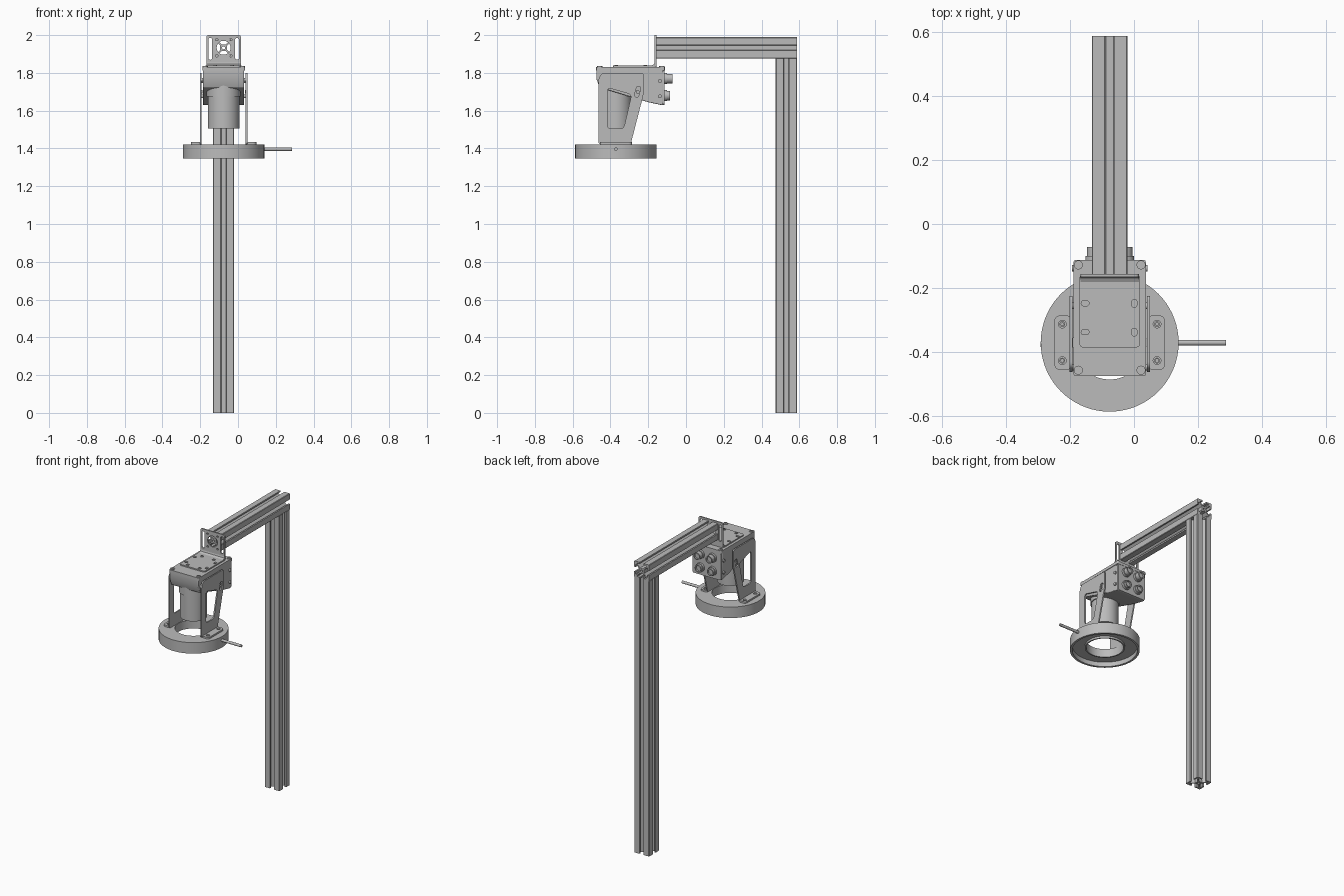
import bpy, bmesh, math
from mathutils import Matrix, Vector

if "Cube" in bpy.data.objects:
    bpy.data.objects.remove(bpy.data.objects["Cube"])

grey = bpy.data.materials.new("plain grey")
grey.use_nodes = True
grey.diffuse_color = (0.5, 0.5, 0.5, 1)
grey.node_tree.nodes["Principled BSDF"].inputs["Base Color"].default_value = (0.5, 0.5, 0.5, 1)

CX = -0.076          # centre line of the stand
RING_Y = -0.371      # optical axis
# Drawing planes: columns are the sheet's u, v and normal axes
FLAT = Matrix.Identity(3)
SIDE = Matrix(((0, 0, 1), (1, 0, 0), (0, 1, 0)))
FACE = Matrix(((1, 0, 0), (0, 0, -1), (0, 1, 0)))


def finish(name, mesh):
    mesh.materials.clear()
    mesh.materials.append(grey)
    ob = bpy.data.objects.new(name, mesh)
    bpy.context.collection.objects.link(ob)
    bpy.ops.object.select_all(action="DESELECT")
    ob.select_set(True)
    bpy.context.view_layer.objects.active = ob
    bpy.ops.object.shade_smooth_by_angle(angle=math.radians(32))
    return ob


def plate(name, loops, plane, start, end):
    """Extrude an outline with holes between two offsets along the plane normal."""
    curve = bpy.data.curves.new(name, "CURVE")
    curve.dimensions = "2D"
    curve.fill_mode = "BOTH"
    curve.extrude = abs(end - start) / 2
    for loop in loops:
        spline = curve.splines.new("POLY")
        spline.points.add(len(loop) - 1)
        for p, (u, v) in zip(spline.points, loop):
            p.co = (u, v, 0, 1)
        spline.use_cyclic_u = True
    tmp = bpy.data.objects.new("outline", curve)
    bpy.context.collection.objects.link(tmp)
    deps = bpy.context.evaluated_depsgraph_get()
    mesh = bpy.data.meshes.new_from_object(tmp.evaluated_get(deps))
    bpy.data.objects.remove(tmp)
    bm = bmesh.new()
    bm.from_mesh(mesh)
    bmesh.ops.remove_doubles(bm, verts=bm.verts, dist=1e-5)
    bmesh.ops.recalc_face_normals(bm, faces=bm.faces)
    bmesh.ops.translate(bm, verts=bm.verts, vec=(0, 0, (start + end) / 2))
    bmesh.ops.transform(bm, matrix=plane.to_4x4(), verts=bm.verts)
    bm.to_mesh(mesh)
    bm.free()
    return finish(name, mesh)


def lathe(name, profile, x, y, steps=64):
    """Spin a closed radius/height outline about a vertical axis."""
    bm = bmesh.new()
    verts = [bm.verts.new((r, 0, z)) for r, z in profile]
    edges = [bm.edges.new((a, b)) for a, b in zip(verts, verts[1:] + verts[:1])]
    bmesh.ops.spin(bm, geom=verts + edges, cent=(0, 0, 0), axis=(0, 0, 1),
                   angle=math.tau, steps=steps, use_duplicate=False)
    bmesh.ops.remove_doubles(bm, verts=bm.verts, dist=1e-5)
    bmesh.ops.recalc_face_normals(bm, faces=bm.faces)
    bmesh.ops.translate(bm, verts=bm.verts, vec=(x, y, 0))
    mesh = bpy.data.meshes.new(name)
    bm.to_mesh(mesh)
    bm.free()
    return finish(name, mesh)


def circle(u, v, r, n=24):
    return [(u + r * math.cos(math.tau * i / n), v + r * math.sin(math.tau * i / n)) for i in range(n)]


def rounded(points, r, n=5):
    """Round every corner of a polygon."""
    pts, out = [Vector(p) for p in points], []
    for i, p in enumerate(pts):
        a, b = pts[i - 1] - p, pts[(i + 1) % len(pts)] - p
        a = p + a.normalized() * min(r, a.length * 0.48)
        b = p + b.normalized() * min(r, b.length * 0.48)
        for k in range(n + 1):
            t = k / n
            out.append(tuple(a * (1 - t) ** 2 + p * 2 * t * (1 - t) + b * t * t))
    return out


def rect(u, v, w, h, r=0.01):
    w, h = w / 2, h / 2
    return rounded([(u - w, v - h), (u + w, v - h), (u + w, v + h), (u - w, v + h)], r)


def slotted_profile(cu, cv):
    """Four-slot extrusion section with a bored core."""
    h, s, lip, w = 0.056, 0.0155, 0.010, 0.033
    quarter = [(0.012, 0.018), (w, w + 0.006), (w, h - lip), (s, h - lip), (s, h), (h - 0.003, h)]
    quarter = quarter[::-1]
    side = [(-u, v) for u, v in quarter] + quarter[::-1]
    loop = []
    for k in range(4):
        c, d = ((1, 0), (0, -1), (-1, 0), (0, 1))[k]
        loop += [(cu + c * u - d * v, cv + d * u + c * v) for u, v in side]
    return [loop, circle(cu, cv, 0.008, 16)]


def screw(name, u, v, plane, base, height, r=0.012):
    """Socket-head screw: a ring with a lower floor."""
    plate(name, [circle(u, v, r), circle(u, v, r * 0.55, 6)], plane, base, base + height)
    plate(name + "_socket", [circle(u, v, r * 0.6)], plane, base, base + height * 0.4)


# Post and beam
plate("post", slotted_profile(CX, 0.531), FLAT, 0, 1.877)
plate("beam", slotted_profile(CX, 1.933), FACE, -0.587, 0.157)

# Angle bracket joining beam and camera
upright_holes = [circle(CX, 1.933, 0.037, 32)]
foot_holes = []
for s in (-1, 1):
    upright_holes.append(rect(CX + s * 0.071, 1.927, 0.02, 0.115, 0.01))
    for t in (-1, 1):
        upright_holes.append(rect(CX + s * 0.037, 1.933 + t * 0.043, 0.014, 0.01, 0.005))
        size = (0.024, 0.016) if s < 0 else (0.016, 0.024)
        foot_holes.append(rect(CX + s * 0.077, -0.293 + t * 0.045, *size, 0.008))
plate("bracket_upright", [rect(CX, 1.916, 0.184, 0.168, 0.014)] + upright_holes, FACE, 0.157, 0.166)
plate("bracket_foot", [rect(CX, -0.272, 0.19, 0.229, 0.016)] + foot_holes, FLAT, 1.831, 1.839)
bend = [(-0.158, 1.832), (-0.158, 1.856), (-0.166, 1.856), (-0.169, 1.846), (-0.182, 1.839), (-0.182, 1.832)]
plate("bracket_bend", [bend], SIDE, CX - 0.092, CX + 0.092)
for s in (-1, 1):
    for y in (-0.216, -0.369):
        screw("bracket_screw", CX + s * 0.045, y, FLAT, 1.838, 0.005, 0.01)

# Camera housing: wedge with sloping underside
wedge = [(-0.475, 1.822), (-0.475, 1.77), (-0.457, 1.722), (-0.2, 1.645), (-0.122, 1.628), (-0.122, 1.822)]
body = plate("camera_body", [wedge], SIDE, CX - 0.109, CX + 0.109)
bevel = body.modifiers.new("soft_edges", "BEVEL")
bevel.width = 0.012
bevel.segments = 3
bevel.limit_method = "ANGLE"
bevel.angle_limit = math.radians(35)
plate("camera_cover", [rect(CX, -0.294, 0.226, 0.363, 0.008)], FLAT, 1.812, 1.831)
plate("rear_panel", [rect(CX, 1.722, 0.214, 0.186, 0.012)], FACE, 0.114, 0.124)
for s in (-1, 1):
    for y in (-0.128, -0.457):
        screw("cover_screw", CX + s * 0.098, y, FLAT, 1.830, 0.006, 0.014)
    for y, z in ((-0.138, 1.757), (-0.138, 1.676), (-0.448, 1.764)):
        plate("side_screw", [circle(y, z, 0.01)], SIDE, CX + s * 0.108, CX + s * 0.118)

# Rear connectors, two by two
for s in (-1, 1):
    for z, tip in ((1.770, 0.072), (1.680, 0.086)):
        x = CX + s * 0.046
        plate("connector_collar", [circle(x, z, 0.03, 32)], FACE, 0.100, 0.116)
        plate("connector_socket", [circle(x, z, 0.025, 32), circle(x, z, 0.018, 32)], FACE, tip, 0.102)
        plate("connector_core", [circle(x, z, 0.019, 32)], FACE, tip + 0.01, 0.102)

# Lens barrel with recessed glass
lathe("lens", [(0, 1.76), (0.084, 1.76), (0.084, 1.505), (0.068, 1.505), (0.062, 1.53), (0, 1.53)], CX, RING_Y)
lathe("lens_collar", [(0.07, 1.74), (0.09, 1.74), (0.09, 1.675), (0.07, 1.675)], CX, RING_Y)

# Ring light, open underneath
lathe("ring_light", [(0.115, 1.422), (0.2156, 1.422), (0.2156, 1.347), (0.201, 1.347),
                     (0.201, 1.378), (0.124, 1.378), (0.124, 1.365), (0.115, 1.365)], CX, RING_Y, 72)
plate("cable", [circle(RING_Y, 1.396, 0.009, 20)], SIDE, CX + 0.205, 0.287)
plate("ring_plug", [circle(RING_Y - 0.005, 1.396, 0.008, 16)], SIDE, CX - 0.2157, CX - 0.2)

# Side legs holding the ring, with window and adjustment slot
leg = rounded([(-0.463, 1.422), (-0.463, 1.77), (-0.445, 1.80), (-0.225, 1.80), (-0.225, 1.685), (-0.293, 1.422)], 0.014)
window = rounded([(-0.415, 1.722), (-0.288, 1.685), (-0.33, 1.505), (-0.415, 1.505)], 0.02)
slot = rounded([(-0.275, 1.675), (-0.253, 1.67), (-0.238, 1.725), (-0.26, 1.73)], 0.011)
for s, side in ((-1, "right"), (1, "left")):
    plate(side + "_leg", [leg, window, slot], SIDE, CX + s * 0.117, CX + s * 0.126)
    screw(side + "_leg_screw", -0.256, 1.70, SIDE, CX + s * 0.118 - 0.005, 0.01, 0.01)
    holes = [circle(CX + s * 0.148, y, 0.012) for y in (-0.313, -0.427)]
    plate(side + "_foot", [rect(CX + s * 0.145, -0.371, 0.056, 0.170, 0.02)] + holes, FLAT, 1.422, 1.433)
    for y in (-0.313, -0.427):
        screw(side + "_foot_screw", CX + s * 0.148, y, FLAT, 1.421, 0.008, 0.009)
